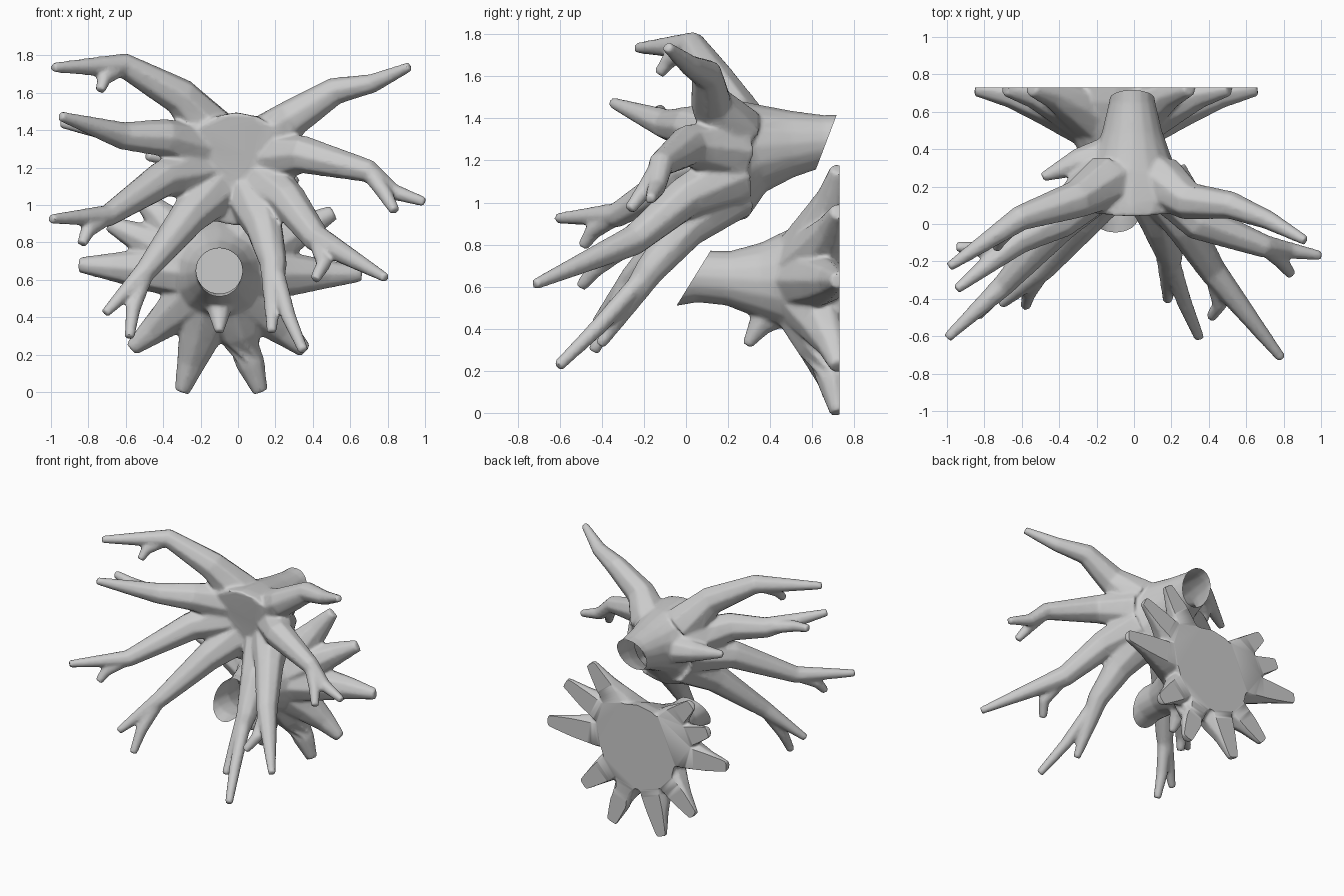
import bpy, bmesh, math
from mathutils import Vector

if "Cube" in bpy.data.objects:
    bpy.data.objects.remove(bpy.data.objects["Cube"])

def tube(bm, P, radii, sides=8):
    """Sweep a closed tube of varying radius along the points P."""
    rings = []
    for i, p in enumerate(P):
        t = (P[min(i + 1, len(P) - 1)] - P[max(i - 1, 0)]).normalized()
        ref = Vector((0, 0, 1)) if abs(t.z) < 0.9 else Vector((0, 1, 0))
        u = t.cross(ref).normalized()
        v = t.cross(u)
        rings.append([bm.verts.new(p + radii[i] * (u * math.cos(math.tau * k / sides)
                      + v * math.sin(math.tau * k / sides))) for k in range(sides)])
    fs = [bm.faces.new(rings[0]), bm.faces.new(rings[-1][::-1])]
    for a, b in zip(rings, rings[1:]):
        for k in range(sides):
            j = (k + 1) % sides
            fs.append(bm.faces.new((a[j], a[k], b[k], b[j])))
    bmesh.ops.recalc_face_normals(bm, faces=fs)

def trunk(bm, x, profile):
    """Trunk along y from (y, z, radius) stations."""
    tube(bm, [Vector((x, y, z)) for y, z, r in profile], [r for y, z, r in profile], 16)

def root(bm, hub, path, fork=None):
    """Root growing out of the hub, thinning evenly by length, with an optional fork."""
    P = [Vector(p) for p in path]
    start = hub.lerp(P[0], 0.45)
    start.y = hub.y
    dist = [0]
    for a, b in zip(P, P[1:]):
        dist.append(dist[-1] + (b - a).length)
    tube(bm, [start] + P, [0.15] + [0.103 - 0.076 * d / dist[-1] for d in dist])
    if fork:
        tip = Vector(fork)
        mid = P[1].lerp(tip, 0.5) + 0.12 * (P[2] - P[1])
        tube(bm, [P[1], mid, tip], [0.05, 0.042, 0.029])

def finish(name, bm, cuts):
    """Fuse the tubes into one skin; cuts are (point, outward normal, keep_closed)."""
    me = bpy.data.meshes.new(name)
    bm.to_mesh(me)
    bm.free()
    ob = bpy.data.objects.new(name, me)
    bpy.context.collection.objects.link(ob)
    m = ob.modifiers.new("fuse", 'REMESH')
    m.mode = 'VOXEL'
    m.voxel_size = 0.011
    m = ob.modifiers.new("blend", 'SMOOTH')
    m.factor, m.iterations = 0.5, 8
    m = ob.modifiers.new("reduce", 'DECIMATE')
    m.ratio = 0.25
    dg = bpy.context.evaluated_depsgraph_get()
    new = bpy.data.meshes.new_from_object(ob.evaluated_get(dg))
    ob.modifiers.clear()
    bm = bmesh.new()
    bm.from_mesh(new)
    for co, no, closed in cuts:
        res = bmesh.ops.bisect_plane(bm, geom=bm.verts[:] + bm.edges[:] + bm.faces[:],
                                     plane_co=co, plane_no=no, clear_outer=True)
        if closed:
            edges = [e for e in res['geom_cut'] if isinstance(e, bmesh.types.BMEdge)]
            bmesh.ops.triangle_fill(bm, edges=edges, use_beauty=True)
    bm.to_mesh(new)
    bm.free()
    ob.data = new
    bpy.ops.object.select_all(action='DESELECT')
    ob.select_set(True)
    bpy.context.view_layer.objects.active = ob
    bpy.ops.object.shade_smooth_by_angle(angle=math.radians(50))

# Upper stump: open trunk points backwards, forked roots reach forward
bm = bmesh.new()
trunk(bm, -.01, [(.8, 1.305, .115), (.66, 1.295, .122), (.5, 1.28, .16),
                 (.33, 1.265, .22), (.2, 1.21, .30), (.1, 1.19, .31)])
hub = Vector((0, .23, 1.22))
# left side, top to bottom
root(bm, hub, [(-.31, .13, 1.58), (-.61, .03, 1.745), (-.99, -.23, 1.735)], (-.735, -.13, 1.61))
root(bm, hub, [(-.4, .02, 1.36), (-.62, -.09, 1.37), (-.95, -.35, 1.475)], (-.95, -.12, 1.44))
root(bm, hub, [(-.4, 0, 1.14), (-.7, -.33, .94), (-1.0, -.61, .925)], (-.835, -.49, .79))
root(bm, hub, [(-.27, .02, .93), (-.49, -.25, .65), (-.71, -.43, .42)], (-.58, -.44, .29))
# right side, bottom to top
root(bm, hub, [(.14, 0, .88), (.19, -.17, .68), (.18, -.41, .32)], (.35, -.61, .22))
root(bm, hub, [(.27, -.01, 1.02), (.42, -.25, .82), (.79, -.72, .61)], (.41, -.5, .6))
root(bm, hub, [(.35, .01, 1.27), (.7, -.12, 1.18), (.83, -.14, 1.07), (1, -.17, 1.015)],
     (.84, -.27, .965))
root(bm, hub, [(.3, .12, 1.47), (.52, .1, 1.61), (.72, .02, 1.65), (.92, -.09, 1.74)])
# short spur behind on the left
tube(bm, [Vector((-.12, .36, 1.25)), Vector((-.3, .33, 1.26)), Vector((-.49, .25, 1.26))],
     [.12, .075, .026])
finish("upper_root_stump", bm, [((0, .67, 1.295), (0, .21, -.08), False)])

# Lower stump: open trunk faces forward, roots fan out against a flat back
bm = bmesh.new()
trunk(bm, -.1, [(-.1, .63, .13), (.05, .65, .125), (.2, .64, .13), (.35, .63, .18),
                (.5, .63, .25), (.65, .63, .31), (.8, .63, .33)])
tube(bm, [Vector((-.1, .48, .52)), Vector((-.1, .35, .42)), Vector((-.1, .29, .32))],
     [.1, .06, .026])
hub = Vector((-.1, .56, .63))
for x, z in [(-.85, .68), (-.69, .90), (-.55, 1.07), (.3, 1.16), (.51, .96),
             (.66, .63), (.36, .22), (.12, .0), (-.3, .0), (-.57, .23)]:
    tip = Vector((x, hub.y, z))
    tube(bm, [hub.lerp(tip, f) + Vector((0, d, 0)) for f, d in
              ((.2, 0), (.5, .09), (.75, .14), (1, .165))], [.15, .12, .08, .042])
finish("lower_root_stump", bm, [((0, .73, 0), (0, 1, 0), True),
                                ((0, .045, .655), (0, -.21, .13), False)])
